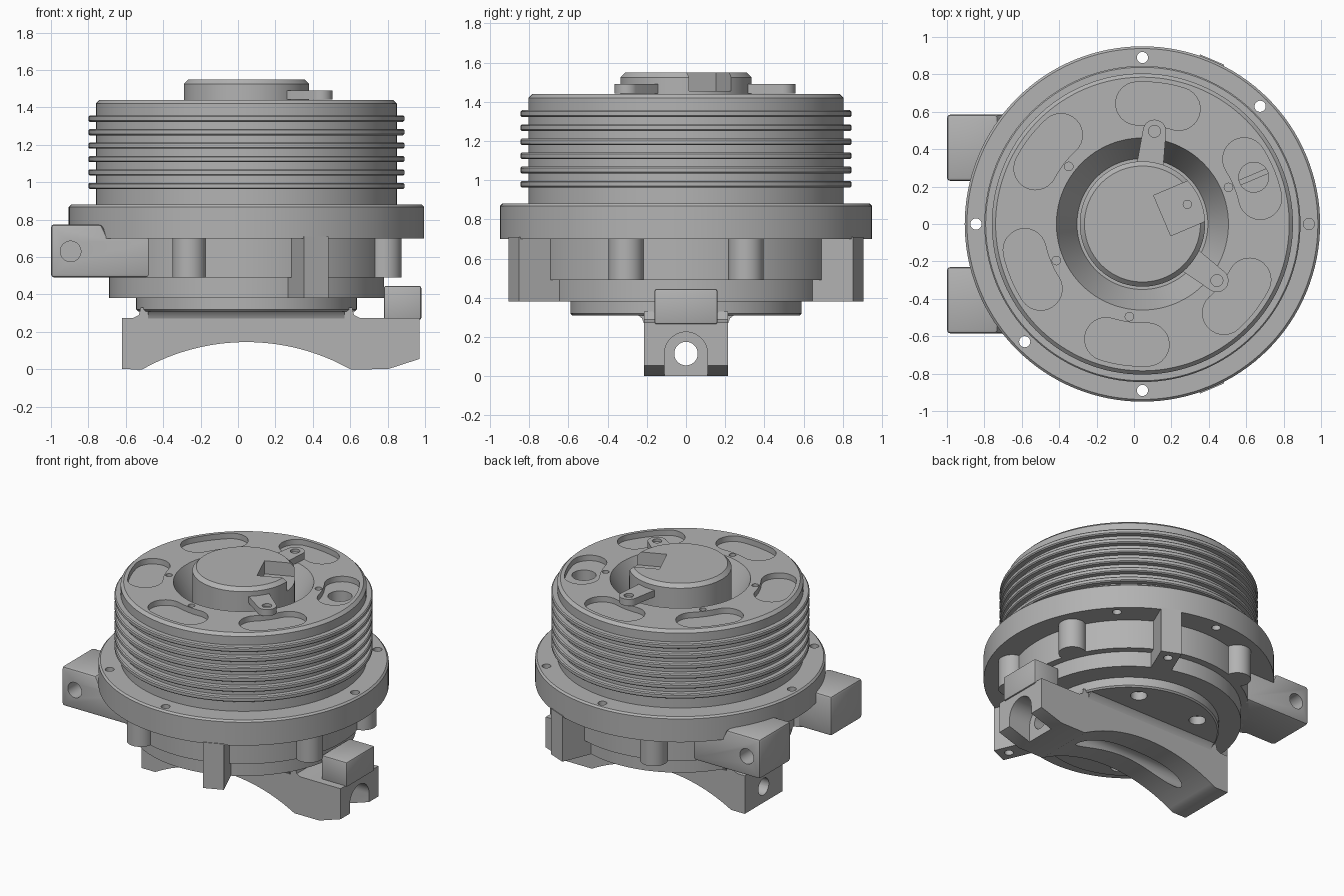
import bpy, bmesh, math
from mathutils import Matrix, Vector

if "Cube" in bpy.data.objects:
    bpy.data.objects.remove(bpy.data.objects["Cube"])

CX = 0.045  # axis of the round parts
grey = bpy.data.materials.new("cast grey")
grey.use_nodes = True
grey.diffuse_color = (0.45, 0.45, 0.45, 1)
grey.node_tree.nodes["Principled BSDF"].inputs["Base Color"].default_value = (0.45, 0.45, 0.45, 1)
parts = []


def finish(name, bm, cutter=False):
    bmesh.ops.recalc_face_normals(bm, faces=bm.faces)
    mesh = bpy.data.meshes.new(name)
    bm.to_mesh(mesh)
    bm.free()
    obj = bpy.data.objects.new(name, mesh)
    bpy.context.collection.objects.link(obj)
    mesh.materials.append(grey)
    if cutter:
        obj.hide_render = True
    else:
        parts.append(obj)
    return obj


def lathe(name, profile, steps=128):
    """Closed (radius, z) profile spun about the main axis."""
    bm = bmesh.new()
    verts = [bm.verts.new((r, 0, z)) for r, z in profile]
    edges = [bm.edges.new((a, b)) for a, b in zip(verts, verts[1:])]
    bmesh.ops.spin(bm, geom=verts + edges, axis=(0, 0, 1), cent=(0, 0, 0),
                   angle=math.tau, steps=steps)
    bmesh.ops.remove_doubles(bm, verts=bm.verts, dist=1e-4)
    bm.transform(Matrix.Translation((CX, 0, 0)))
    return finish(name, bm)


def prism(name, pts, lo, hi, axis="z", cutter=False):
    """Outline extruded along an axis."""
    place = {"z": lambda a, b, h: (a, b, h), "y": lambda a, b, h: (a, h, b),
             "x": lambda a, b, h: (h, a, b)}[axis]
    bm = bmesh.new()
    face = bm.faces.new([bm.verts.new(place(a, b, lo)) for a, b in pts])
    out = bmesh.ops.extrude_face_region(bm, geom=[face])["geom"]
    bmesh.ops.translate(bm, vec=Vector(place(0, 0, hi - lo)),
                        verts=[v for v in out if isinstance(v, bmesh.types.BMVert)])
    return finish(name, bm, cutter)


def arc(x, y, r, start, end, n=24):
    return [(x + r * math.cos(math.radians(start + (end - start) * i / n)),
             y + r * math.sin(math.radians(start + (end - start) * i / n))) for i in range(n + 1)]


def circle(x, y, r, n=32):
    return arc(x, y, r, 0, 360 - 360 / n, n - 1)


def polar(r, angle):
    return CX + r * math.cos(math.radians(angle)), r * math.sin(math.radians(angle))


def turned(pts, angle):
    """Outline drawn along +x, turned about the main axis."""
    c, s = math.cos(math.radians(angle)), math.sin(math.radians(angle))
    return [(CX + a * c - b * s, a * s + b * c) for a, b in pts]


def rect(a0, a1, b0, b1):
    return [(a0, b0), (a1, b0), (a1, b1), (a0, b1)]


def modify(obj, kind, **settings):
    mod = obj.modifiers.new(kind, kind)
    for key, value in settings.items():
        setattr(mod, key, value)
    bpy.context.view_layer.objects.active = obj
    bpy.ops.object.modifier_apply(modifier=mod.name)


def cut(obj, pts, lo, hi, axis="z"):
    tool = prism("cutter", pts, lo, hi, axis, True)
    modify(obj, "BOOLEAN", operation="DIFFERENCE", solver="EXACT", object=tool)
    bpy.data.objects.remove(tool)


def bevel(obj, width, segments=2):
    modify(obj, "BEVEL", width=width, segments=segments, limit_method="ANGLE", angle_limit=0.7)


# Finned drum with a tapered well in the top
profile = [(0, 0.86), (0.805, 0.86)]
for i in range(6):
    z = 0.98 + 0.072 * i
    profile += [(0.805, z - 0.017), (0.838, z - 0.017), (0.845, z - 0.01),
                (0.845, z + 0.01), (0.838, z + 0.017), (0.805, z + 0.017)]
profile += [(0.805, 1.42), (0.785, 1.44), (0.46, 1.44), (0.35, 1.22), (0, 1.22)]
drum = lathe("finned_drum", profile)

# Kidney pockets around the drum top
R, W = 0.645, 0.115
for k in range(6):
    spread = 10
    e = (R * math.cos(math.radians(spread)), R * math.sin(math.radians(spread)))
    outline = (arc(0, 0, R + W, -spread, spread, 8) + arc(*e, W, spread, spread + 180, 14)[1:]
               + arc(0, 0, R - W, spread, -spread, 8)[1:]
               + arc(e[0], -e[1], W, 180 - spread, 360 - spread, 14)[1:-1])
    cut(drum, turned(outline, 22.5 + 60 * k), 1.40, 1.5)
cut(drum, circle(0.64, 0.25, 0.08), 1.1, 1.5)
for a in (23, 142, 203, 262):
    cut(drum, circle(*polar(0.5, a), 0.023, 16), 1.36, 1.5)
prism("port_rib", turned(rect(0.56, 0.74, -0.015, 0.015), 23), 1.28, 1.31)

# Central boss with a square notch
boss = lathe("centre_boss", [(0, 1.2), (0.335, 1.2), (0.335, 1.525), (0.31, 1.55), (0, 1.55)])
cut(boss, turned(rect(0.115, 0.5, -0.117, 0.117), 23), 1.455, 1.7)
cut(boss, circle(*polar(0.262, 23.6), 0.022, 16), 1.38, 1.5)

# Screw lugs holding the boss
for a in (82.6, -37.2):
    lug = prism("boss_lug", turned([(0.3, -0.072)] + arc(0.5, 0, 0.062, -85, 85, 16) + [(0.3, 0.072)], a),
                1.442, 1.49)
    cut(lug, circle(*polar(0.5, a), 0.032, 20), 1.47, 1.6)

# Bolted flange
flange = lathe("flange", [(0, 0.70), (0.95, 0.70), (0.95, 0.868), (0.938, 0.88), (0, 0.88)])
for a in (45, 90, 180, 225, 270):
    cut(flange, circle(*polar(0.89, a), 0.03, 20), 0.6, 1.0)
cut(flange, circle(*polar(0.89, 0), 0.03, 20), 0.82, 1.0)

# Lower housing and mounting disc
lathe("lower_housing", [(0, 0.38), (0.735, 0.38), (0.735, 0.49), (0.785, 0.49), (0.785, 0.71), (0, 0.71)])
disc = lathe("mounting_disc", [(0, 0.31), (0.58, 0.31), (0.59, 0.32), (0.59, 0.39), (0, 0.39)])
for x in (-0.25, 0.25):
    for y in (-0.4, 0.4):
        cut(disc, circle(CX + x, y, 0.055), 0.25, 0.37)

# Rounded bosses and long screw posts around the housing
for a in (22.5, 112.5, 157.5):
    for s in (-1, 1):
        prism("housing_boss", circle(*polar(0.8, s * a), 0.09, 36), 0.49, 0.71)
for s in (-1, 1):
    post = prism("screw_post", turned(rect(0.65, 0.955, -0.07, 0.07), 67 * s), 0.38, 0.71)
    cut(post, circle(*polar(0.88, 67 * s), 0.03, 20), 0.3, 0.5)

# Side clamp blocks with cross holes
for s in (-1, 1):
    y0, y1 = sorted((0.23 * s, 0.585 * s))
    block = prism("side_block", [(-1, 0.49), (-0.45, 0.49), (-0.45, 0.71), (-0.7, 0.71),
                                 (-0.73, 0.775), (-1, 0.775)], y0, y1, "y")
    bevel(block, 0.018)
    lo, hi = sorted((0.4 * s, 0.7 * s))
    cut(block, circle(-0.895, 0.63, 0.055), lo, hi, "y")

# Saddle foot: arched underside, cross hole and open arch at one end
outline = [(-0.62, 0.0)] + arc(CX, -0.99, 1.135, 119.3, 60.7, 32) + [
    (0.8, 0), (0.97, 0.055), (0.97, 0.275), (0.65, 0.275), (0.62, 0.29), (0.61, 0.33),
    (-0.52, 0.33), (-0.53, 0.29), (-0.56, 0.275), (-0.62, 0.275)]
saddle = prism("saddle_foot", outline, -0.215, 0.215, "y")
cut(saddle, circle(0, 0.115, 0.06), -0.8, 1.2, "x")
cut(saddle, [(-0.11, -0.1), (0.11, -0.1)] + arc(0, 0.115, 0.11, 0, 180), 0.8, 1.2, "x")
prism("saddle_gusset", [(-0.215, 0.27), (0.215, 0.27), (0.225, 0.295), (0.25, 0.315), (-0.25, 0.315),
                        (-0.225, 0.295)], -0.48, 0.57, "x")
bevel(prism("foot_stop", rect(0.78, 0.98, -0.16, 0.16), 0.265, 0.445), 0.01)

# Smooth shading with crisp edges
bpy.ops.object.select_all(action="DESELECT")
for obj in parts:
    obj.select_set(True)
bpy.context.view_layer.objects.active = parts[0]
bpy.ops.object.shade_smooth_by_angle(angle=math.radians(30))
